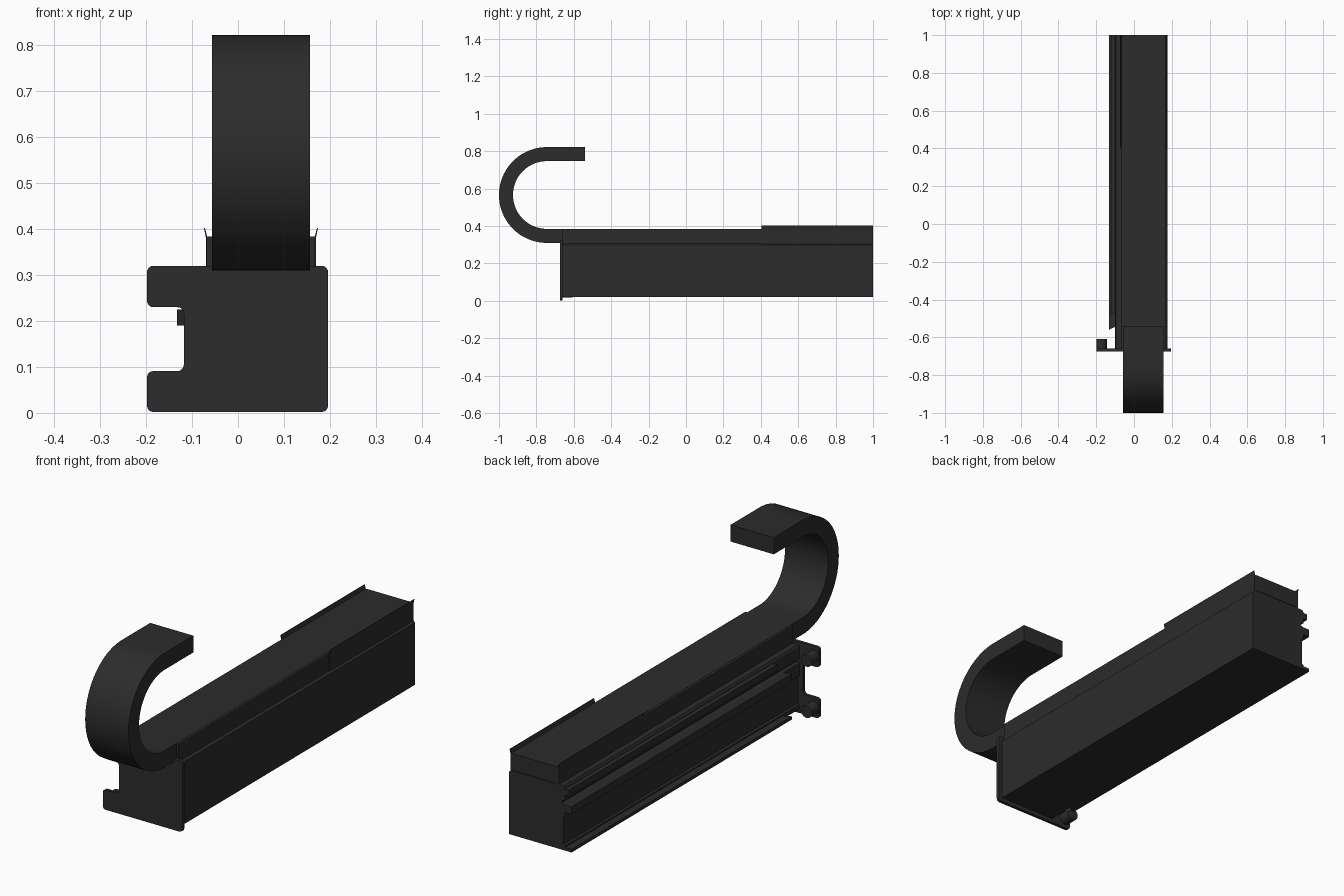
import bpy, bmesh, math

if "Cube" in bpy.data.objects:
    bpy.data.objects.remove(bpy.data.objects["Cube"])

dark = bpy.data.materials.new("dark_plastic")
dark.diffuse_color = (0.025, 0.025, 0.025, 1)
dark.use_nodes = True
dark.node_tree.nodes["Principled BSDF"].inputs["Base Color"].default_value = dark.diffuse_color


def finish(name, bm, smooth=False):
    bmesh.ops.recalc_face_normals(bm, faces=bm.faces)
    mesh = bpy.data.meshes.new(name)
    bm.to_mesh(mesh)
    bm.free()
    ob = bpy.data.objects.new(name, mesh)
    bpy.context.collection.objects.link(ob)
    mesh.materials.append(dark)
    if smooth:
        bpy.ops.object.select_all(action='DESELECT')
        ob.select_set(True)
        bpy.context.view_layer.objects.active = ob
        bpy.ops.object.shade_smooth_by_angle(angle=math.radians(30))
    return ob


def extrude(name, points, direction, radius=0.0, smooth=False):
    """Fill an outline, optionally round its corners, and extrude it."""
    bm = bmesh.new()
    bm.faces.new([bm.verts.new(p) for p in points])
    if radius:
        bmesh.ops.bevel(bm, geom=bm.verts[:], offset=radius, segments=5,
                        profile=0.5, affect='VERTICES')
    res = bmesh.ops.extrude_face_region(bm, geom=bm.faces[:])
    moved = [g for g in res["geom"] if isinstance(g, bmesh.types.BMVert)]
    bmesh.ops.translate(bm, verts=moved, vec=direction)
    return finish(name, bm, smooth)


def along_y(name, xz, y0, y1, **kw):
    return extrude(name, [(x, y0, z) for x, z in xz], (0, y1 - y0, 0), **kw)


# Notched end plate
along_y("end_plate",
        [(-0.198, 0.002), (0.196, 0.002), (0.196, 0.32), (-0.198, 0.32),
         (-0.198, 0.23), (-0.118, 0.23), (-0.118, 0.091), (-0.198, 0.091)],
        -0.674, -0.66, radius=0.014, smooth=True)

# Long body, with a shallow recess on the left side
along_y("body",
        [(0.178, 0.02), (0.178, 0.298), (0.167, 0.308), (-0.095, 0.308),
         (-0.1, 0.3), (-0.1, 0.245), (-0.085, 0.24), (-0.085, 0.23),
         (-0.1, 0.225), (-0.1, 0.17), (-0.092, 0.165), (-0.092, 0.045),
         (-0.1, 0.04), (-0.1, 0.02)], -0.66, 1.0)

# Left-hand guide rails with slanted front ends
for name, x, z0, z1, y in (("upper_rail", -0.12, 0.268, 0.296, -0.48),
                           ("middle_rail", -0.133, 0.19, 0.225, -0.56),
                           ("bottom_rail", -0.133, 0.02, 0.034, -0.56)):
    extrude(name, [(-0.09, y + 0.02, z0), (x, y, z0), (x, 1, z0), (-0.09, 1, z0)],
            (0, 0, z1 - z0))

# Channel walls beside the strap, and flared clips near the back
for side in (-1, 1):
    def sx(d):
        return 0.05 + side * d
    tag = "left" if side < 0 else "right"
    along_y(tag + "_channel_wall",
            [(sx(0.107), 0.306), (sx(0.118), 0.306), (sx(0.118), 0.384), (sx(0.107), 0.384)],
            -0.66, 1.0)
    along_y(tag + "_clip",
            [(sx(0.117), 0.302), (sx(0.120), 0.302), (sx(0.120), 0.382),
             (sx(0.124), 0.402), (sx(0.122), 0.402), (sx(0.117), 0.384)], 0.405, 1.0)

# Hooked strap: flat bar, half-circle bend, short return
cy, cz, ro, ri, n = -0.744, 0.566, 0.256, 0.181, 40
angles = [-math.pi / 2 - math.pi * i / n for i in range(n + 1)]
outer = [(cy + ro * math.cos(a), cz + ro * math.sin(a)) for a in angles]
inner = [(cy + ri * math.cos(a), cz + ri * math.sin(a)) for a in reversed(angles)]
outline = ([(1.0, cz - ro)] + outer + [(-0.54, cz + ro), (-0.54, cz + ri)]
           + inner + [(1.0, cz - ri)])
extrude("hook_strap", [(-0.057, y, z) for y, z in outline], (0.214, 0, 0), smooth=True)

# Round pegs on the back of the plate ears
for name, z in (("upper_peg", 0.275), ("lower_peg", 0.046)):
    ring = [(-0.171 + 0.027 * math.cos(t * math.tau / 24),
             z + 0.027 * math.sin(t * math.tau / 24)) for t in range(24)]
    along_y(name, ring, -0.662, -0.608, smooth=True)
